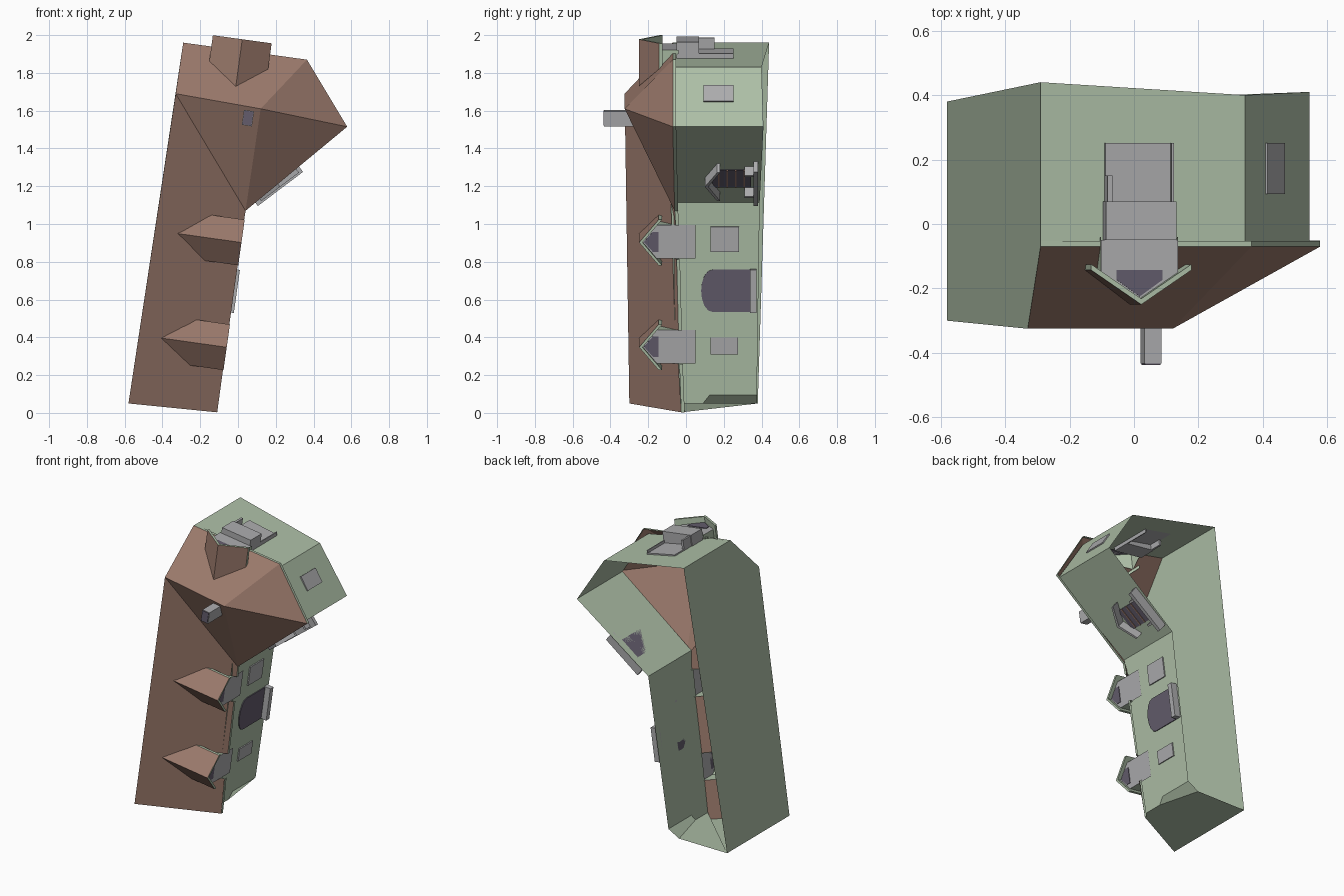
import bpy, math
from mathutils import Vector

if "Cube" in bpy.data.objects:
    bpy.data.objects.remove(bpy.data.objects["Cube"])


def material(name, rgb):
    m = bpy.data.materials.new(name)
    m.diffuse_color = (*rgb, 1)
    m.use_nodes = True
    m.node_tree.nodes["Principled BSDF"].inputs["Base Color"].default_value = m.diffuse_color
    return m


GREEN = material("wall green", (0.42, 0.52, 0.385))
BROWN = material("roof brown", (0.33, 0.195, 0.15))
GREY = material("stone grey", (0.41, 0.41, 0.42))
PURPLE = material("dark glass", (0.125, 0.108, 0.15))


def surface(name, polys, mat):
    """Mesh made of flat polygons."""
    verts, faces = [], []
    for p in polys:
        faces.append(range(len(verts), len(verts) + len(p)))
        verts += [tuple(v) for v in p]
    me = bpy.data.meshes.new(name)
    me.from_pydata(verts, [], [list(f) for f in faces])
    me.materials.append(mat)
    me.update()
    ob = bpy.data.objects.new(name, me)
    bpy.context.collection.objects.link(ob)
    return ob


class Wall:
    """Wall line in plan: u runs along it, y is height, d points outward."""
    def __init__(self, a, b):
        self.a = Vector(a)
        self.u = (Vector(b) - self.a).normalized()
        self.n = Vector((self.u.y, -self.u.x))

    def at(self, u, y, d=0.0):
        p = self.a + self.u * u + self.n * d
        return Vector((p.x, y, p.y))


def prism(name, wall, profile, d0, d1, mat):
    back = [wall.at(u, y, d0) for u, y in profile]
    front = [wall.at(u, y, d1) for u, y in profile]
    n = len(profile)
    sides = [[back[i], back[(i + 1) % n], front[(i + 1) % n], front[i]] for i in range(n)]
    return surface(name, [front, back[::-1]] + sides, mat)


def box(name, wall, u0, u1, y0, y1, d0, d1, mat):
    return prism(name, wall, [(u0, y0), (u1, y0), (u1, y1), (u0, y1)], d0, d1, mat)


def dormer(name, wall, uc, half, wide, ridge, eave, roof_d, front, face_d, low):
    """Gabled dormer; roof_d(y) gives the depth where it meets the main roof."""
    at = wall.at
    t = 0.018
    for label, off, mat in (("roof", 0, BROWN), ("soffit", t, GREEN)):
        polys = []
        for s in (-1, 1):
            polys.append([at(uc, ridge + off, front), at(uc + s * wide, eave + off, front),
                          at(uc + s * wide, eave + off, roof_d(eave)), at(uc, ridge + off, roof_d(ridge))])
        surface(f"{name}_{label}", polys, mat)
    trim = []
    for s in (-1, 1):
        w = uc + s * wide
        trim.append([at(uc, ridge, front), at(w, eave, front), at(w, eave + t, front), at(uc, ridge + t, front)])
        trim.append([at(w, eave, front), at(w, eave + t, front), at(w, eave + t, roof_d(eave)), at(w, eave, roof_d(eave))])
    surface(f"{name}_trim", trim, GREEN)
    # cheeks, gable panel and small gable window
    top = eave - 0.02
    surface(f"{name}_cheeks", [[at(uc + s * half, top, face_d), at(uc + s * half, top, roof_d(top)),
                                at(uc + s * half, -0.04, 0.03), at(uc + s * half, -0.04, face_d)]
                               for s in (-1, 1)], GREEN)
    surface(f"{name}_panel", [[at(uc - half, low, face_d), at(uc + half, low, face_d),
                               at(uc + half, top, face_d), at(uc, ridge + t, face_d),
                               at(uc - half, top, face_d)]], GREY)
    g = half * 0.6
    prism(f"{name}_gable_window", wall, [(uc - g, eave), (uc + g, eave), (uc + g, eave - 0.03),
          (uc, ridge + 0.025), (uc - g, eave - 0.03)], face_d, face_d + 0.004, PURPLE)


main = Wall((-0.135, 0.05), (0.015, 1.115))
inner = Wall((0.015, 1.115), (0.545, 1.515))
end = Wall((0.545, 1.515), (0.345, 1.83))
top = Wall((0.345, 1.83), (-0.29, 1.96))
gable = Wall((0.365, 1.84), (-0.29, 1.93))

# key roof points
LOW_RIDGE, RIDGE, APEX = (-0.58, -0.30, 0.05), (-0.33, -0.325, 1.69), (0.12, -0.325, 1.61)
EAVE0, CORNER = (-0.11, -0.025, 0.003), (0.04, -0.06, 1.07)
WING_E, WING_N, NORTH = (0.578, -0.07, 1.515), (0.365, -0.07, 1.87), (-0.29, -0.07, 1.96)


def main_y(d):
    return -0.04 - 0.6 * (0.03 - d)


def main_d(y):
    return 0.03 + (y + 0.04) / 0.6


def top_d(y):
    return 0.03 + (y + 0.07) / 0.94


def notch(wall, uc, half, depth_of, y_eave, y_in):
    """Opening in the eave under a dormer."""
    return [wall.at(uc - half, y_eave, 0.03), wall.at(uc - half, y_in, depth_of(y_in)),
            wall.at(uc + half, y_in, depth_of(y_in)), wall.at(uc + half, y_eave, 0.03)]


# roof
D1, D2, DT = 0.305, 0.865, 0.358
surface("main_roof", [[LOW_RIDGE, EAVE0] + notch(main, D1, 0.09, main_d, -0.04, -0.15)
                      + notch(main, D2, 0.09, main_d, -0.045, -0.15) + [CORNER, RIDGE]], BROWN)
surface("wing_roof", [[RIDGE, CORNER, APEX], [CORNER, WING_E, APEX], [WING_E, WING_N, APEX],
                      [APEX, WING_N] + notch(gable, DT, 0.12, top_d, -0.07, -0.15) + [NORTH, RIDGE]], BROWN)


# eave trim
def strip(a, b):
    off = Vector((0, 0.018, 0))
    a, b = Vector(a), Vector(b)
    return [a, b, b + off, a + off]


cuts = [EAVE0, main.at(D1 - 0.09, -0.035, 0.03), main.at(D1 + 0.09, -0.04, 0.03),
        main.at(D2 - 0.09, -0.05, 0.03), main.at(D2 + 0.09, -0.055, 0.03), CORNER]
surface("eave_trim", [strip(cuts[i], cuts[i + 1]) for i in (0, 2, 4)]
        + [strip(CORNER, WING_E), strip(WING_E, WING_N),
           strip(WING_N, gable.at(DT - 0.12, -0.07, 0.03)),
           strip(gable.at(DT + 0.12, -0.07, 0.03), NORTH)], GREEN)

# walls, open at the back
M0, M1 = main.at(0, -0.045), main.at(1.0755, -0.08)
surface("tall_side_wall", [[LOW_RIDGE, RIDGE, NORTH, (-0.29, 0.44, 1.96), (-0.58, 0.38, 0.05)]], GREEN)
surface("lower_end_wall", [[LOW_RIDGE, (-0.58, 0.38, 0.05), (-0.21, 0.375, 0.05),
                            main.at(0, 0.09), M0, EAVE0]], GREEN)
surface("corner_chamfer", [[main.at(0, 0.09), main.at(0.045, 0.125), main.at(0.045, 0.375),
                            (-0.21, 0.375, 0.05)]], GREEN)
surface("main_wall", [[M0, M1, main.at(1.0755, 0.39), main.at(0.045, 0.375),
                       main.at(0.045, 0.125), main.at(0, 0.09)]], GREEN)
surface("wing_walls", [[(0.015, -0.08, 1.115), (0.545, -0.085, 1.515), (0.545, 0.41, 1.515), (0.015, 0.39, 1.115)],
                       [(0.545, -0.085, 1.515), (0.345, -0.085, 1.83), (0.345, 0.40, 1.83), (0.545, 0.41, 1.515)],
                       [(0.345, -0.085, 1.83), NORTH, (-0.29, 0.44, 1.96), (0.345, 0.40, 1.83)]], GREEN)

# dormers
for i, uc in enumerate((D1, D2)):
    dormer(f"side_dormer_{i + 1}", main, uc, 0.09, 0.122, -0.248, -0.145, main_d, 0.033, 0.008, 0.05)
dormer("top_dormer", gable, DT, 0.12, 0.157, -0.25, -0.143, top_d, 0.09, 0.05, -0.05)

# windows and doors
box("upper_window", main, 0.81, 0.945, 0.13, 0.28, 0, 0.008, GREY)
box("lower_window", main, 0.263, 0.353, 0.13, 0.275, 0, 0.008, GREY)
box("end_window", end, 0.155, 0.255, 0.093, 0.252, 0, 0.008, GREY)
box("top_window", top, 0.235, 0.445, 0.0, 0.252, 0, 0.009, GREY)
arch = [(0.603 + 0.113 * math.cos(a), 0.14 - 0.06 * math.sin(a))
        for a in [math.pi * k / 8 for k in range(9)]]
prism("arched_door", main, [(0.49, 0.35), (0.716, 0.35)] + arch, 0, 0.006, PURPLE)
box("door_step", main, 0.49, 0.72, 0.338, 0.372, 0, 0.045, GREY)

# balcony box below the top dormer
box("balcony", gable, DT - 0.11, DT + 0.11, -0.05, 0.07, -0.02, 0.09, GREY)
box("balcony_bracket", gable, DT + 0.09, DT + 0.105, 0.07, 0.15, -0.02, 0.085, GREY)
box("window_side_trim", gable, DT - 0.11, DT - 0.103, 0.07, 0.252, -0.02, 0.03, GREY)

# wing entrance
box("wing_door", inner, 0.14, 0.29, 0.14, 0.345, 0, 0.006, PURPLE)
for k in range(4):
    y = 0.17 + k * 0.045
    box(f"wing_door_bar_{k + 1}", inner, 0.14, 0.29, y, y + 0.008, 0.006, 0.01, BROWN)
prism("wing_canopy", inner, [(0.09, 0.165), (0.215, 0.10), (0.34, 0.165), (0.34, 0.18),
                             (0.215, 0.118), (0.09, 0.18)], 0, 0.06, GREY)
box("wing_step", inner, 0.06, 0.36, 0.357, 0.38, 0, 0.07, GREY)
for u in (0.115, 0.30):
    box("wing_post", inner, u, u + 0.015, 0.31, 0.36, 0, 0.06, GREY)

# chimney with dark mouth
stack = Wall((0.02, 1.525), (0.032, 1.605))
box("chimney", stack, 0, 0.08, -0.433, -0.27, 0, 0.054, GREY)
box("chimney_mouth", stack, 0.003, 0.077, -0.437, -0.433, 0.003, 0.051, PURPLE)
